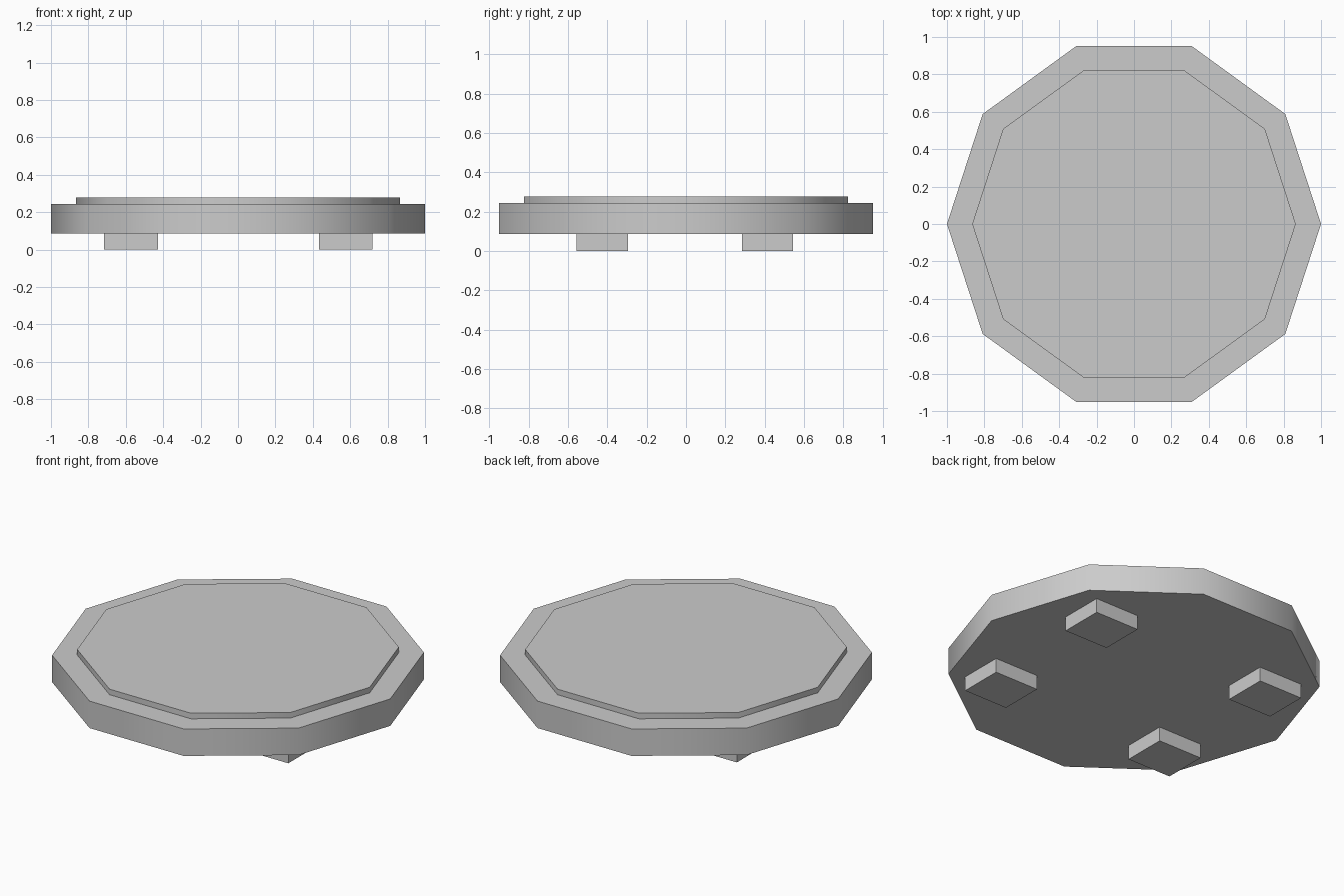
import bpy
import math

if "Cube" in bpy.data.objects:
    bpy.data.objects.remove(bpy.data.objects["Cube"])

grey = bpy.data.materials.new("light grey")
grey.diffuse_color = (0.6, 0.6, 0.6, 1)
grey.use_nodes = True
grey.node_tree.nodes["Principled BSDF"].inputs["Base Color"].default_value = grey.diffuse_color


def disc(name, radius, z0, z1):
    """Ten-sided slab with a corner on the x axis and softly shaded sides."""
    bpy.ops.mesh.primitive_cylinder_add(vertices=10, radius=radius, depth=z1 - z0,
                                        location=(0, 0, (z0 + z1) / 2),
                                        rotation=(0, 0, math.pi / 2))
    ob = bpy.context.object
    ob.name = name
    ob.data.materials.append(grey)
    bpy.ops.object.transform_apply(location=False, rotation=True, scale=True)
    bpy.ops.object.shade_smooth_by_angle(angle=math.radians(50))


def foot(name, x, y):
    """Flat rectangular block under the slab."""
    bpy.ops.mesh.primitive_cube_add(size=1, location=(x, y, 0.0425))
    ob = bpy.context.object
    ob.name = name
    ob.scale = (0.287, 0.26, 0.085)
    ob.data.materials.append(grey)
    bpy.ops.object.transform_apply(location=False, rotation=False, scale=True)


# Main slab and the raised plate on top
disc("base_slab", 1.0, 0.085, 0.245)
disc("raised_top", 0.865, 0.245, 0.278)

# Four feet
for side, x in (("left", -0.572), ("right", 0.576)):
    for end, y in (("front", -0.426), ("back", 0.415)):
        foot(f"{end}_{side}_foot", x, y)
